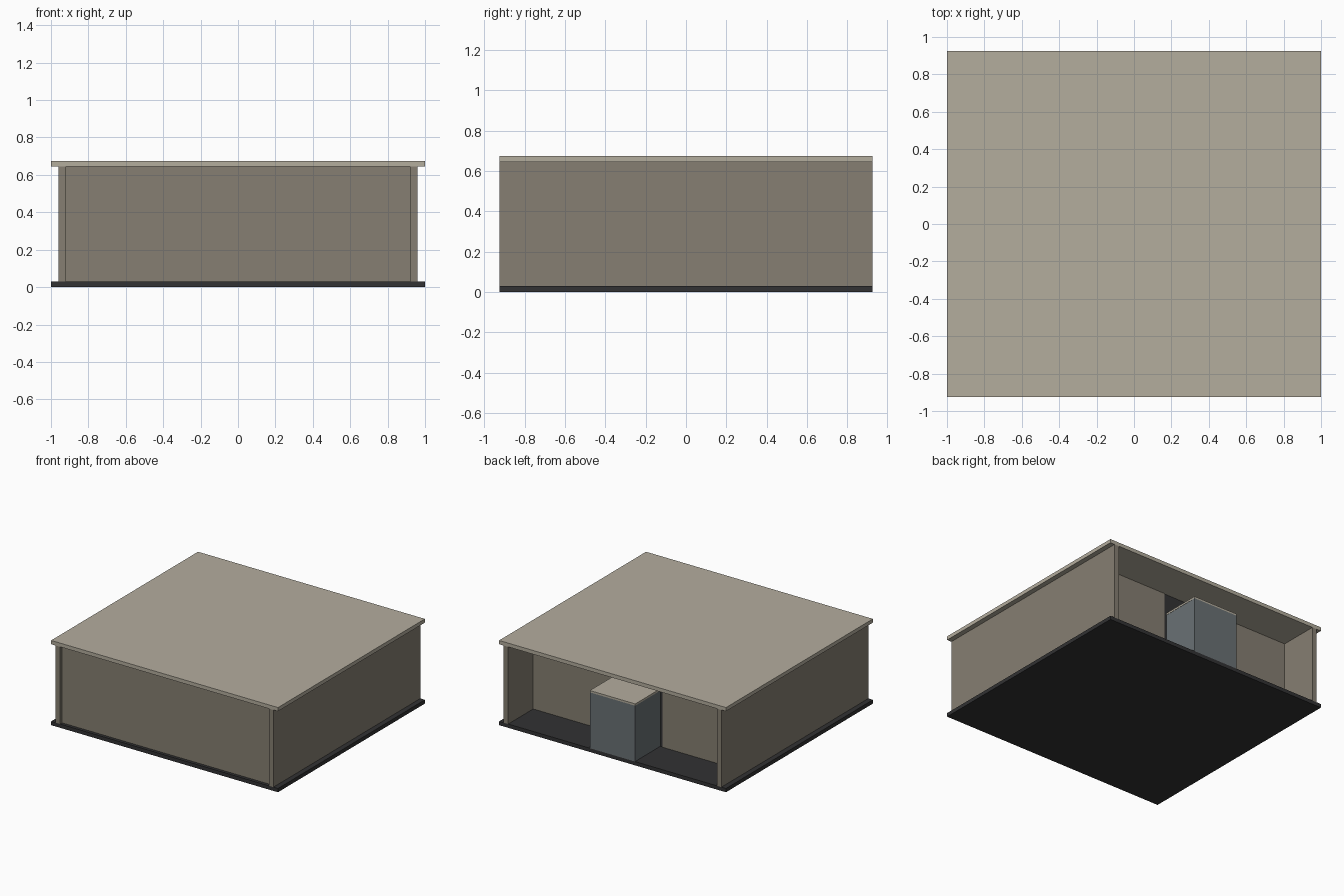
import bpy

if "Cube" in bpy.data.objects:
    bpy.data.objects.remove(bpy.data.objects["Cube"])


def srgb(h):
    out = []
    for i in (0, 2, 4):
        c = int(h[i:i + 2], 16) / 255
        out.append(c / 12.92 if c <= 0.04045 else ((c + 0.055) / 1.055) ** 2.4)
    return (*out, 1.0)


def material(name, h):
    m = bpy.data.materials.new(name)
    m.diffuse_color = srgb(h)
    m.use_nodes = True
    m.node_tree.nodes["Principled BSDF"].inputs["Base Color"].default_value = m.diffuse_color
    return m


ROOF = material("light_beige", "B4AD9E")
WALL = material("dark_beige", "867F72")
DARK = material("charcoal", "323233")
STEEL = material("blue_grey", "6A7174")


def box(name, x, y, z, mat):
    """Axis-aligned box from (min, max) ranges."""
    bpy.ops.mesh.primitive_cube_add(size=1, location=[(a + b) / 2 for a, b in (x, y, z)])
    ob = bpy.context.object
    ob.name = name
    ob.scale = [b - a for a, b in (x, y, z)]
    bpy.ops.object.transform_apply(location=False, rotation=False, scale=True)
    ob.data.materials.append(mat)
    return ob


D = 0.925           # half depth
LO, HI = 0.03, 0.645  # floor top, roof underside

# floor and roof slabs
box("floor_slab", (-1, 1), (-D, D), (0, LO), DARK)
box("roof_slab", (-1, 1), (-D, D), (HI, 0.675), ROOF)

# recessed front panel
box("front_panel", (-0.92, 0.92), (-0.9, -0.87), (LO, HI), WALL)

# left and right parts
for side, s in (("left", -1), ("right", 1)):
    def span(a, b):
        return tuple(sorted((s * a, s * b)))
    box(side + "_wall", span(0.92, 0.96), (-D, D), (LO, HI), WALL)
    box(side + "_partition", span(0.22, 0.92), (0.575, 0.61), (LO, HI), WALL)
    box(side + "_cabinet_side", span(0.17, 0.198), (0.605, 0.897), (LO, 0.475), STEEL)

# dark panel behind the cabinet
box("dark_back_panel", (-0.22, 0.22), (0.575, 0.605), (LO, HI), DARK)

# cabinet at the open back
box("cabinet_back", (-0.2, 0.2), (0.897, D), (LO, 0.475), STEEL)
box("cabinet_lid", (-0.2, 0.2), (0.605, D), (0.475, 0.49), ROOF)
